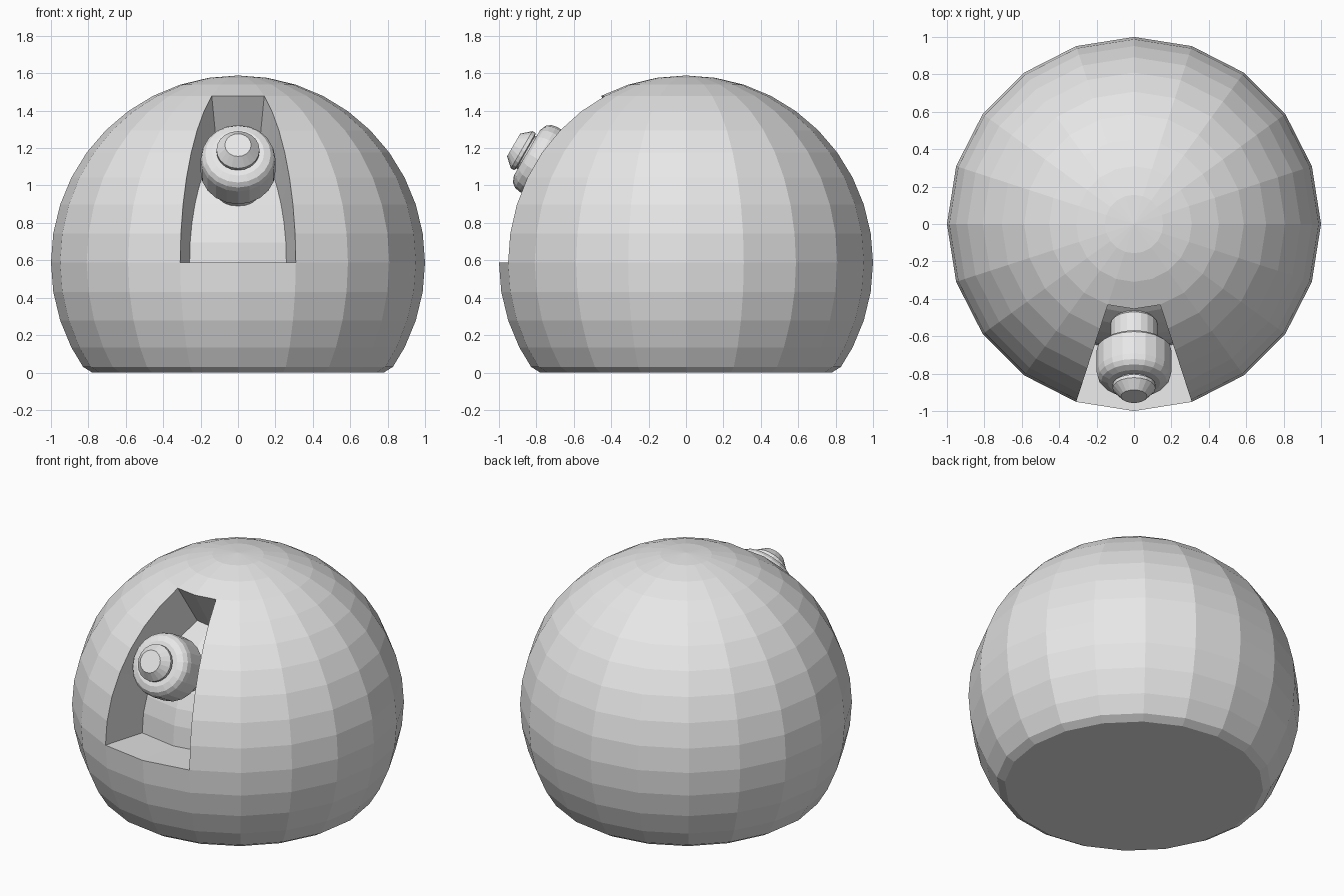
import bpy, bmesh
from math import sin, cos, pi, radians, atan2
from mathutils import Vector, Matrix

if "Cube" in bpy.data.objects:
    bpy.data.objects.remove(bpy.data.objects["Cube"])

SIDES = 20
STEP = 2 * pi / SIDES
MID = 0.588          # height of the dome's widest ring
DEPTH = 0.32         # depth of the slot

grey = bpy.data.materials.new("plain grey")
grey.diffuse_color = (0.8, 0.8, 0.8, 1)
grey.use_nodes = True
grey.node_tree.nodes["Principled BSDF"].inputs["Base Color"].default_value = (0.8, 0.8, 0.8, 1)


def lathe(profile):
    """Closed solid of revolution from (radius, height) points, bottom to top."""
    bm = bmesh.new()
    rings = []
    for r, h in profile:
        if r == 0:
            rings.append([bm.verts.new((0, 0, h))] * SIDES)
        else:
            rings.append([bm.verts.new((r * cos(i * STEP), r * sin(i * STEP), h))
                          for i in range(SIDES)])
    for low, high in zip(rings, rings[1:]):
        for i in range(SIDES):
            j = (i + 1) % SIDES
            corners = dict.fromkeys((low[i], low[j], high[j], high[i]))
            bm.faces.new(list(corners))
    if profile[0][0] > 0:
        bm.faces.new(rings[0][::-1])
    if profile[-1][0] > 0:
        bm.faces.new(rings[-1])
    return bm


def finish(bm, name):
    bmesh.ops.recalc_face_normals(bm, faces=bm.faces[:])
    mesh = bpy.data.meshes.new(name)
    bm.to_mesh(mesh)
    bm.free()
    mesh.materials.append(grey)
    ob = bpy.data.objects.new(name, mesh)
    bpy.context.collection.objects.link(ob)
    return ob


# Dome: faceted sphere with a flat, chamfered base
profile = [(0.78, 0), (0.828, 0.03)]
profile += [(cos(k * pi / 20), MID + sin(k * pi / 20)) for k in range(-3, 10)]
profile.append((0, MID + 1))
bm = lathe(profile)

# Slot: push the two front columns inward along their normals
top = MID + sin(radians(63))


def in_slot(face):
    c = face.calc_center_median()
    return abs(atan2(c.x, -c.y)) < STEP and MID < c.z < top


bm.normal_update()
region = [f for f in bm.faces if in_slot(f)]
result = bmesh.ops.extrude_face_region(bm, geom=region)
floor_faces = [g for g in result["geom"] if isinstance(g, bmesh.types.BMFace)]
moves = {}
for f in floor_faces:
    f.normal_update()
    for v in f.verts:
        moves.setdefault(v, Vector())
        moves[v] += f.normal if f.normal.dot(f.calc_center_median() - Vector((0, 0, MID))) > 0 else -f.normal
for v, n in moves.items():
    v.co -= n.normalized() * DEPTH
leftover = [f for f in region if f.is_valid]
if leftover:
    bmesh.ops.delete(bm, geom=leftover, context="FACES")
finish(bm, "dome")

# Lens unit: stem, barrel and tip on one axis, tilted up out of the slot
place = Matrix.Translation((0, -0.922, 1.216)) @ Matrix.Rotation(radians(60), 4, "X")
parts = {
    "lens_stem": [(0.11, -0.47), (0.125, -0.45), (0.125, -0.28)],
    "lens_barrel": [(0.18, -0.305), (0.2, -0.285), (0.2, -0.15),
                    (0.193, -0.12), (0.175, -0.097), (0.14, -0.083)],
    "lens_tip": [(0.1, -0.12), (0.1, -0.075), (0.115, -0.07), (0.115, -0.05), (0.07, 0)],
}
for name, outline in parts.items():
    bm = lathe(outline)
    bm.transform(place)
    finish(bm, name)
